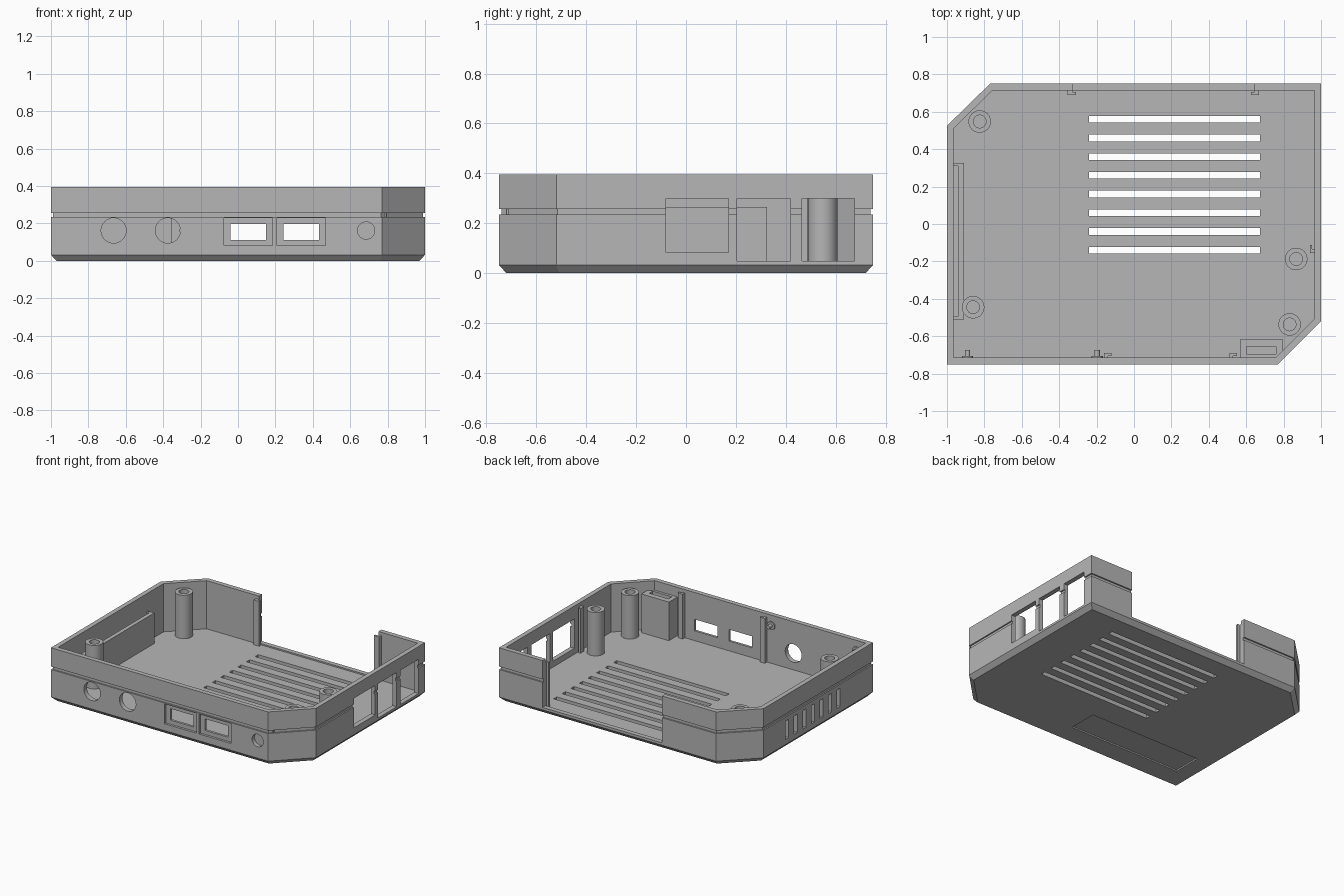
import bpy, bmesh, math
from mathutils import Vector, Matrix

if "Cube" in bpy.data.objects:
    bpy.data.objects.remove(bpy.data.objects["Cube"])

grey = bpy.data.materials.new("plain grey plastic")
grey.diffuse_color = (0.47, 0.47, 0.47, 1)
grey.use_nodes = True
grey.node_tree.nodes["Principled BSDF"].inputs["Base Color"].default_value = grey.diffuse_color

OUTLINE = [(-1, -.75), (.77, -.75), (1, -.52), (1, .75), (-.77, .75), (-1, .525)]
FLOOR, TOP, WALL = .04, .395, .035


def finish(name, bm):
    bmesh.ops.recalc_face_normals(bm, faces=bm.faces[:])
    me = bpy.data.meshes.new(name)
    bm.to_mesh(me)
    bm.free()
    me.materials.append(grey)
    ob = bpy.data.objects.new(name, me)
    bpy.context.collection.objects.link(ob)
    return ob


def inset(points, d):
    """Mitred inward offset of a counter-clockwise outline."""
    out = []
    for i, p in enumerate(points):
        a, b, c = Vector(points[i - 1]), Vector(p), Vector(points[(i + 1) % len(points)])
        u, v = (b - a).normalized(), (c - b).normalized()
        n, m = Vector((-u.y, u.x)), Vector((-v.y, v.x))
        out.append(b + (n + m) * d / (1 + n.dot(m)))
    return out


def loft(name, rings):
    """Closed solid through a list of (outline, height) rings."""
    bm = bmesh.new()
    loops = [[bm.verts.new((p[0], p[1], z)) for p in pts] for pts, z in rings]
    for a, b in zip(loops, loops[1:]):
        for i in range(len(a)):
            j = (i + 1) % len(a)
            bm.faces.new((a[i], a[j], b[j], b[i]))
    bm.faces.new(loops[0][::-1])
    bm.faces.new(loops[-1])
    return finish(name, bm)


def add_box(bm, x0, x1, y0, y1, z0, z1):
    m = Matrix.Translation(((x0 + x1) / 2, (y0 + y1) / 2, (z0 + z1) / 2))
    bmesh.ops.create_cube(bm, size=1, matrix=m @ Matrix.Diagonal((x1 - x0, y1 - y0, z1 - z0, 1)))


def add_rod_y(bm, x, y0, y1, z, r, n=32):
    m = Matrix.Translation((x, (y0 + y1) / 2, z)) @ Matrix.Rotation(math.pi / 2, 4, 'X')
    bmesh.ops.create_cone(bm, cap_ends=True, segments=n, radius1=r, radius2=r, depth=y1 - y0, matrix=m)


def boxes(name, *dims):
    bm = bmesh.new()
    for d in dims:
        add_box(bm, *d)
    return finish(name, bm)


def cut(ob, bm, name):
    cutter = finish(name, bm)
    mod = ob.modifiers.new(name, 'BOOLEAN')
    mod.operation, mod.solver, mod.object = 'DIFFERENCE', 'EXACT', cutter
    bpy.context.view_layer.update()
    me = bpy.data.meshes.new_from_object(ob.evaluated_get(bpy.context.evaluated_depsgraph_get()))
    ob.modifiers.clear()
    ob.data = me
    bpy.data.objects.remove(cutter, do_unlink=True)


def smooth(ob):
    bpy.ops.object.select_all(action='DESELECT')
    ob.select_set(True)
    bpy.context.view_layer.objects.active = ob
    bpy.ops.object.shade_smooth_by_angle(angle=math.radians(30))


# Tray with bevelled base, grooved sides and hollow inside
profile = [(.03, 0), (0, .032), (0, .235), (.01, .235), (.01, .257), (0, .257),
           (0, TOP), (WALL, TOP), (WALL, FLOOR)]
tray = loft("case_tray", [(inset(OUTLINE, d), z) for d, z in profile])

# Openings that go right through the tray
bm = bmesh.new()
add_box(bm, -.33, .645, .7, .8, .05, .5)                       # rear opening
for y0, y1, z0 in ((-.08, .17, .083), (.205, .42, .048), (.465, .675, .048)):
    add_box(bm, .9, 1.1, y0, y1, z0, .3)                       # right ports
for x, r in ((-.665, .067), (-.375, .067), (.685, .046)):
    add_rod_y(bm, x, -.8, -.7, .162, r)                        # front round holes
for x in (.055, .338):
    add_box(bm, x - .094, x + .094, -.8, -.7, .112, .197)      # front windows
for i in range(8):
    y = .56 - .1 * i
    add_box(bm, -.24, .675, y - .018, y + .018, -.1, .1)       # floor slots
for i in range(7):
    y = .25 - .1 * i
    add_box(bm, -1.1, -.95, y - .018, y + .018, .07, .205)     # left vents
cut(tray, bm, "through_cutter")

# Shallow recesses around the front windows and under the base
bm = bmesh.new()
for x in (.055, .338):
    add_box(bm, x - .13, x + .13, -.8, -.733, .082, .228)
add_box(bm, -.85, .06, -.57, -.355, -.1, .01)
cut(tray, bm, "recess_cutter")
smooth(tray)


# Screw bosses
def circle(x, y, r, n=32):
    return [(x + r * math.cos(2 * math.pi * i / n), y + r * math.sin(2 * math.pi * i / n)) for i in range(n)]


for i, (x, y) in enumerate(((-.825, .548), (-.86, -.445), (.867, -.187), (.832, -.537))):
    smooth(loft(f"screw_boss_{i + 1}", [(circle(x, y, r), z) for r, z in
                                        ((.06, FLOOR - .01), (.06, .36), (.034, .36), (.034, .12))]))

# Duct shield behind the left vents
boxes("vent_shield", (-.94, -.91, -.51, .325, FLOOR - .01, .265),
      (-.97, -.94, .31, .325, FLOOR - .01, .265), (-.97, -.94, -.51, -.495, FLOOR - .01, .265))

# Socket block in the front right corner, with a slot in its top
block = boxes("socket_block", (.57, .795, -.72, -.615, FLOOR - .01, .325))
bm = bmesh.new()
add_box(bm, .602, .758, -.695, -.655, .12, .5)
cut(block, bm, "slot_cutter")

# Upright guide ribs on the rear, front and right walls
for i, (x0, x1, lip) in enumerate(((-.355, -.31, -.33), (.625, .668, .645))):
    a, b = sorted((lip, x0 if i == 0 else x1))
    boxes(f"rear_rib_{i + 1}", (x0, x1, .69, .706, FLOOR - .01, .37),
          (a, b, .704, .72, FLOOR - .01, .37))
for i, x in enumerate((-.14, .53)):
    boxes(f"front_rib_{i + 1}", (x - .02, x + .02, -.705, -.69, FLOOR - .01, .37),
          (x - .02, x, -.72, -.703, FLOOR - .01, .37))
boxes("right_rib", (.94, .953, -.155, -.112, FLOOR - .01, .37),
      (.952, .97, -.155, -.135, FLOOR - .01, .37))

# Small flanged pegs on the front wall
for i, x in enumerate((-.89, -.197)):
    bm = bmesh.new()
    add_rod_y(bm, x, -.72, -.705, .32, .03, 24)
    add_rod_y(bm, x, -.707, -.675, .32, .014, 24)
    smooth(finish(f"wall_peg_{i + 1}", bm))
